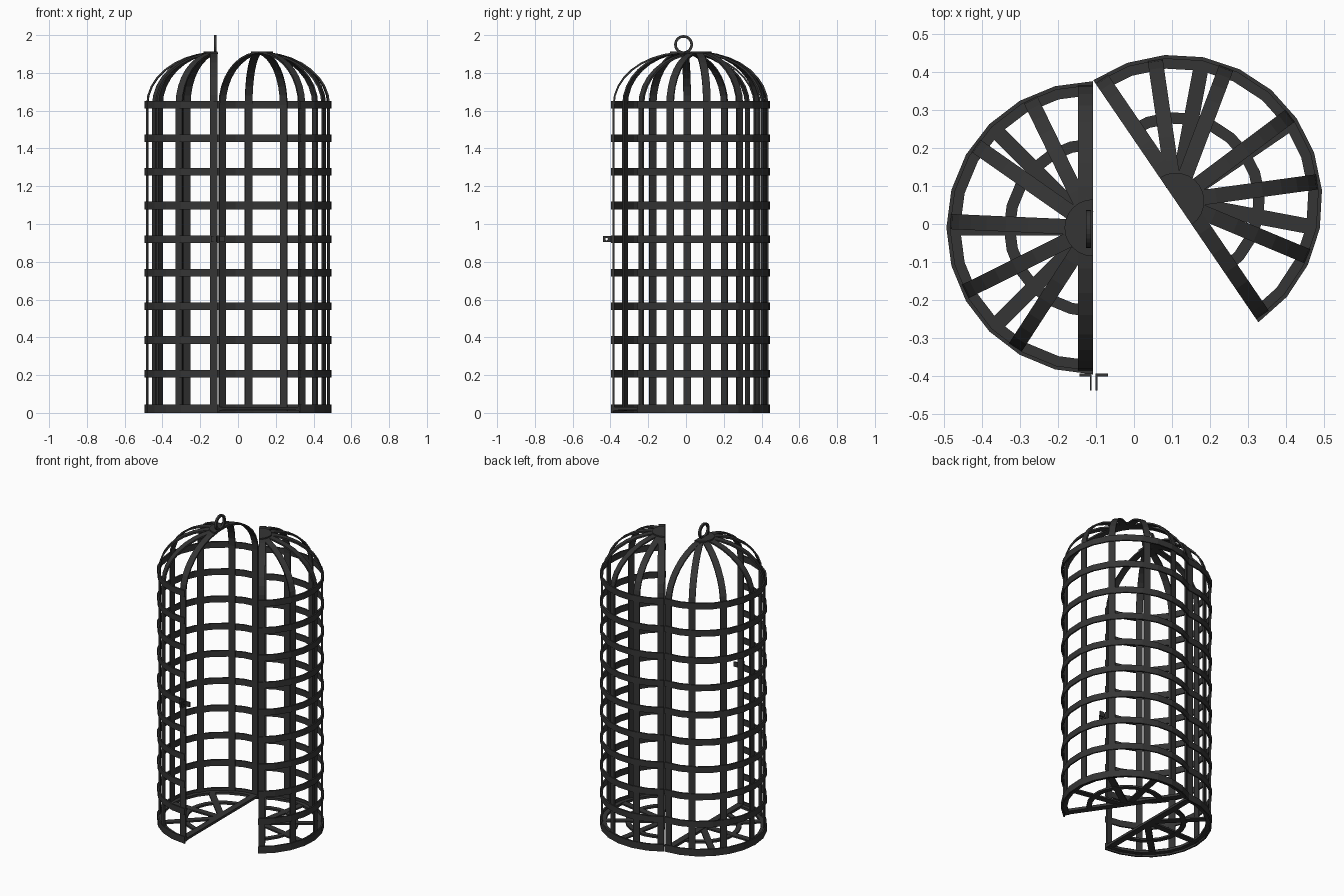
import bpy, bmesh
from math import sin, cos, pi, radians
from mathutils import Matrix, Vector

if "Cube" in bpy.data.objects:
    bpy.data.objects.remove(bpy.data.objects["Cube"])

iron = bpy.data.materials.new("dark_iron")
iron.diffuse_color = (0.035, 0.035, 0.035, 1)
iron.use_nodes = True
iron.node_tree.nodes["Principled BSDF"].inputs["Base Color"].default_value = iron.diffuse_color

# Placement of the two halves: fixed half is mirrored, door is swung open
FIXED = Matrix.Translation((-0.108, -0.01, 0)) @ Matrix.Diagonal((-1, 1, 1, 1))
DOOR = Matrix.Translation((0.11, 0.06, 0)) @ Matrix.Rotation(radians(34.3), 4, 'Z')


def sweep(bm, sections, closed=False):
    """Skin a row of four-point cross-sections into a solid bar."""
    rows = [[bm.verts.new(p) for p in s] for s in sections]
    n = len(rows)
    for i in range(n if closed else n - 1):
        a, b = rows[i], rows[(i + 1) % n]
        for j in range(4):
            k = (j + 1) % 4
            bm.faces.new((a[j], a[k], b[k], b[j]))
    if not closed:
        bm.faces.new(rows[0])
        bm.faces.new(rows[-1][::-1])


def finish(bm, name, matrix=Matrix()):
    bm.transform(matrix)
    bmesh.ops.recalc_face_normals(bm, faces=bm.faces[:])
    me = bpy.data.meshes.new(name)
    bm.to_mesh(me)
    bm.free()
    me.materials.append(iron)
    ob = bpy.data.objects.new(name, me)
    bpy.context.collection.objects.link(ob)
    return ob


def half_ring(bm, r0, r1, z0, z1, n=12):
    secs = []
    for i in range(n + 1):
        a = -pi / 2 + pi * i / n
        c, s = cos(a), sin(a)
        secs.append([(r * c, r * s, z) for r, z in ((r0, z0), (r1, z0), (r1, z1), (r0, z1))])
    sweep(bm, secs)


def radial_bar(bm, angle, path, width=0.04, thick=0.01, shift=0.0):
    """Flat bar following an (r, z) path in the vertical plane at an angle."""
    a = radians(angle)
    out, tan = Vector((cos(a), sin(a), 0)), Vector((-sin(a), cos(a), 0))
    pts = [Vector(p) for p in path]
    secs = []
    for i, p in enumerate(pts):
        d = (pts[min(i + 1, len(pts) - 1)] - pts[max(i - 1, 0)]).normalized()
        nrm = Vector((d.y, -d.x)) * thick / 2
        sec = []
        for side, t in ((1, -1), (1, 1), (-1, 1), (-1, -1)):
            q = p + nrm * side
            sec.append(out * q.x + tan * (shift + t * width / 2) + Vector((0, 0, q.y)))
        secs.append(sec)
    sweep(bm, secs)


# Rib profile: straight wall then elliptical dome
rib_path = [(0.373, 0.01), (0.373, 1.63)]
for i in range(1, 9):
    t = radians(84) * i / 8
    rib_path.append((0.373 * cos(t), 1.63 + 0.277 * sin(t)))

for side, M in (("fixed", FIXED), ("door", DOOR)):
    # Horizontal hoops
    bm = bmesh.new()
    half_ring(bm, 0.376, 0.386, 0.0, 0.045)
    for i in range(1, 10):
        z = 0.03 + 0.178 * i
        half_ring(bm, 0.376, 0.386, z - 0.02, z + 0.02)
    finish(bm, side + "_hoops", M)

    # Vertical ribs curving into the dome
    bm = bmesh.new()
    for a in (-57, -26.5, 2.5, 35, 64):
        radial_bar(bm, a, rib_path)
    finish(bm, side + "_ribs", M)

    # Edge frame ribs along the cut plane
    bm = bmesh.new()
    radial_bar(bm, 90, rib_path, shift=-0.02)
    radial_bar(bm, -90, rib_path, shift=0.02)
    finish(bm, side + "_edge_frame", M)

    # Floor: rim, middle ring, spokes and straight edge bar
    bm = bmesh.new()
    half_ring(bm, 0.35, 0.377, 0.012, 0.028)
    half_ring(bm, 0.205, 0.235, 0.014, 0.026)
    for a in (-45, 0, 45):
        radial_bar(bm, a, [(0.02, 0.022), (0.37, 0.022)])
    radial_bar(bm, 90, [(-0.378, 0.022), (0.378, 0.022)], shift=-0.02, thick=0.016)
    finish(bm, side + "_floor", M)

    # Half-disc plate on top
    bm = bmesh.new()
    half_ring(bm, 0.001, 0.075, 1.902, 1.914)
    finish(bm, side + "_top_plate", M)

# Hanging ring
bm = bmesh.new()
secs = []
for i in range(24):
    a = 2 * pi * i / 24
    secs.append([(-0.12 + dx, -0.013 + r * cos(a), 1.95 + r * sin(a))
                 for r, dx in ((0.05, -0.007), (0.05, 0.007), (0.036, 0.007), (0.036, -0.007))])
sweep(bm, secs, closed=True)
finish(bm, "hanging_ring")

# Bent lock tabs with a padlock hole
for name, x, s in (("left_lock_tab", -0.114, -1), ("right_lock_tab", -0.099, 1)):
    bm = bmesh.new()
    secs = []
    for i in range(8):
        a = 2 * pi * i / 8
        c, d = cos(a), sin(a)
        m = max(abs(c), abs(d))
        secs.append([(x + dx, -0.42 + ry * k, 0.92 + rz * l)
                     for dx, ry, rz, k, l in ((-.0025, .019, .016, c / m, d / m),
                                              (.0025, .019, .016, c / m, d / m),
                                              (.0025, .007, .007, c, d),
                                              (-.0025, .007, .007, c, d))])
    sweep(bm, secs, closed=True)
    sweep(bm, [[(px, y, z) for y, z in ((-.401, .904), (-.394, .904), (-.394, .936), (-.401, .936))]
               for px in (x - s * 0.0025, x + s * 0.03)])
    finish(bm, name)
